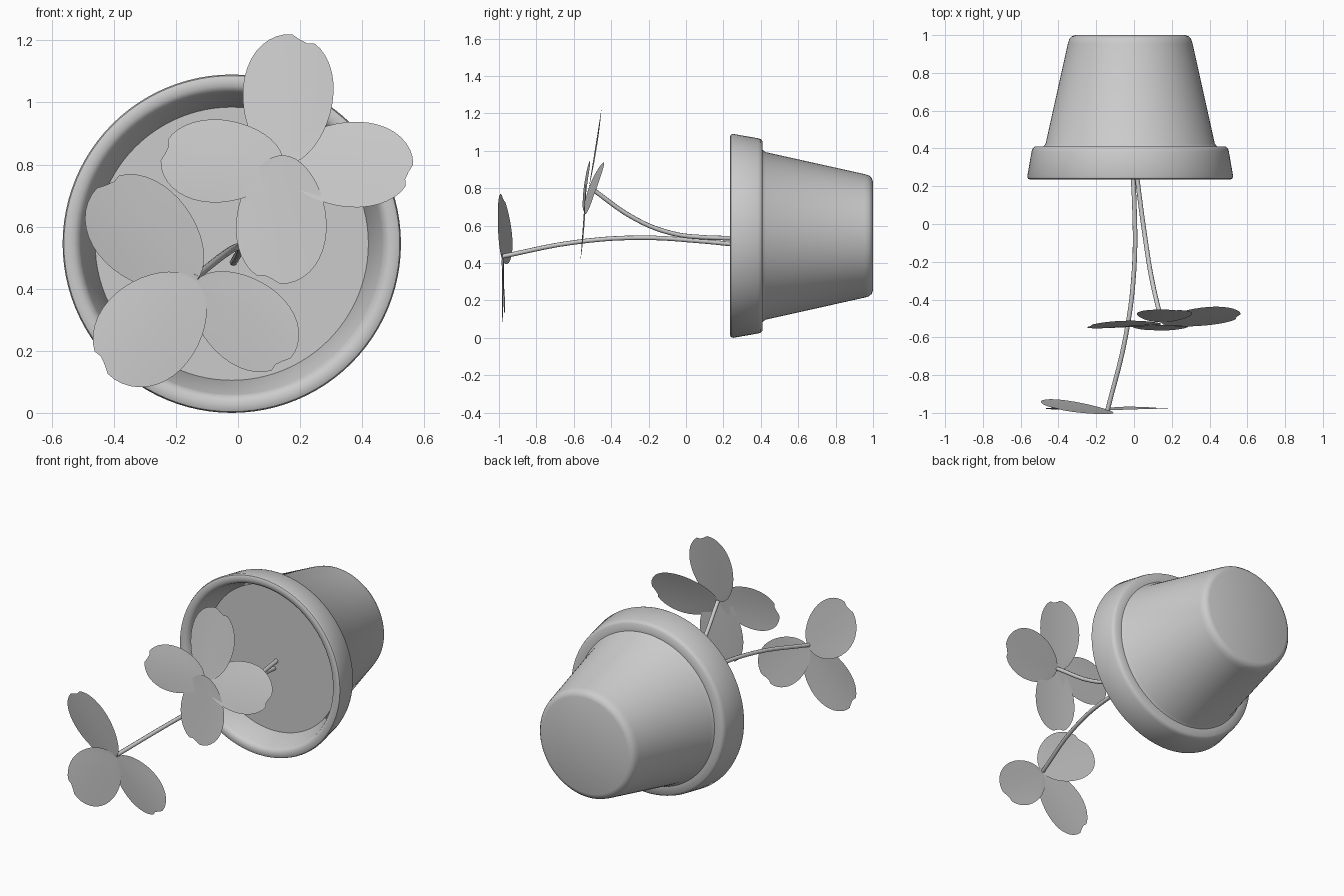
import bpy
import bmesh
import math
from mathutils import Vector

if "Cube" in bpy.data.objects:
    bpy.data.objects.remove(bpy.data.objects["Cube"], do_unlink=True)

grey = bpy.data.materials.new("plain grey")
grey.use_nodes = True
grey.diffuse_color = (0.6, 0.6, 0.6, 1)
grey.node_tree.nodes["Principled BSDF"].inputs["Base Color"].default_value = (0.6, 0.6, 0.6, 1)


def add_mesh(name, bm, smooth=None):
    mesh = bpy.data.meshes.new(name)
    bm.to_mesh(mesh)
    bm.free()
    mesh.materials.append(grey)
    obj = bpy.data.objects.new(name, mesh)
    bpy.context.collection.objects.link(obj)
    if smooth:
        bpy.ops.object.select_all(action='DESELECT')
        obj.select_set(True)
        bpy.context.view_layer.objects.active = obj
        bpy.ops.object.shade_smooth_by_angle(angle=math.radians(smooth))
    return obj


def lathe(name, profile, sides=96):
    """Spin (radius, y) points around the axis of the lying pot."""
    bm = bmesh.new()
    verts = [bm.verts.new((r - 0.02, y, 0.545)) for r, y in profile]
    edges = [bm.edges.new(pair) for pair in zip(verts, verts[1:])]
    bmesh.ops.spin(bm, geom=verts + edges, cent=(-0.02, 0, 0.545), axis=(0, 1, 0),
                   angle=math.tau, steps=sides, use_duplicate=False)
    bmesh.ops.remove_doubles(bm, verts=bm.verts, dist=0.0005)
    bmesh.ops.recalc_face_normals(bm, faces=bm.faces)
    return add_mesh(name, bm, 40)


# Pot with a thick rounded rim, and the soil disc inside it
lathe("pot", [(0.44, 0.40), (0.44, 0.37), (0.485, 0.262), (0.492, 0.245), (0.508, 0.236),
              (0.53, 0.235), (0.541, 0.24), (0.545, 0.252), (0.522, 0.385), (0.517, 0.4),
              (0.505, 0.41), (0.46, 0.41), (0.448, 0.425), (0.33, 0.955), (0.323, 0.978),
              (0.31, 0.993), (0.29, 1.0), (0, 1.0)])
lathe("soil", [(0, 0.37), (0.441, 0.37)])


# Stems as thin round curves, turned into meshes
def stem(name, points):
    curve = bpy.data.curves.new(name, 'CURVE')
    curve.dimensions = '3D'
    curve.bevel_depth = 0.012
    curve.bevel_resolution = 2
    curve.use_fill_caps = True
    curve.resolution_u = 5
    spline = curve.splines.new('BEZIER')
    spline.bezier_points.add(len(points) - 1)
    for bp, co in zip(spline.bezier_points, points):
        bp.co = co
        bp.handle_left_type = bp.handle_right_type = 'AUTO'
    curve.materials.append(grey)
    obj = bpy.data.objects.new(name, curve)
    bpy.context.collection.objects.link(obj)
    bpy.ops.object.select_all(action='DESELECT')
    obj.select_set(True)
    bpy.context.view_layer.objects.active = obj
    bpy.ops.object.convert(target='MESH')
    bpy.ops.object.shade_smooth_by_angle(angle=math.radians(50))


stem("long_stem", [(-0.015, 0.38, 0.485), (0.002, 0.1, 0.515), (0.0, -0.25, 0.535),
                   (-0.045, -0.6, 0.51), (-0.14, -0.985, 0.435)])
stem("short_stem", [(0.0, 0.38, 0.535), (0.035, 0.1, 0.537), (0.06, -0.08, 0.56),
                    (0.09, -0.27, 0.635), (0.145, -0.515, 0.805)])


# Leaves: an egg outline with a notched tip, fanned from the leaf base
def leaf(name, base, tip, half_width, slope, steps=40):
    """base is (x, y, z), tip is (x, z), slope is the change of y along x and z."""
    base = Vector(base)
    along = Vector((tip[0] - base.x, 0, tip[1] - base.z))
    length = along.length
    along.normalize()
    across = Vector((-along.z, 0, along.x))
    bm = bmesh.new()
    ring = []
    for i in range(steps):
        a = math.tau * i / steps
        u = length * (0.5 - 0.5 * math.cos(a))
        u -= 0.02 * math.exp(-((a - math.pi - 0.25) / 0.14) ** 2)
        v = half_width * math.sin(a) * (1 - 0.12 * math.cos(a))
        p = base + along * u + across * v
        p.y += slope[0] * (p.x - base.x) + slope[1] * (p.z - base.z)
        p.y += 0.008 * math.sin(a) ** 2
        ring.append(bm.verts.new(p))
    for v1, v2 in zip(ring[1:], ring[2:]):
        bm.faces.new((ring[0], v1, v2))
    add_mesh(name, bm, 30)


front = (-0.135, -0.985, 0.425)
leaf("front_leaf_upper", front, (-0.455, 0.725), 0.155, (-0.2, -0.15))
leaf("front_leaf_lower", front, (-0.42, 0.125), 0.16, (-0.02, 0.01))
leaf("front_leaf_side", front, (0.17, 0.175), 0.135, (0.0, -0.04))

back = (0.145, -0.52, 0.80)
leaf("back_leaf_top", back, (0.175, 1.22), 0.145, (0.0, 0.16))
leaf("back_leaf_left_side", back, (0.565, 0.80), 0.137, (0.1, 0.35))
leaf("back_leaf_bottom", (0.145, -0.535, 0.83), (0.135, 0.415), 0.145, (0.0, 0.07))
leaf("back_leaf_right_side", (0.145, -0.53, 0.81), (-0.25, 0.813), 0.133, (0.04, 0.13))
